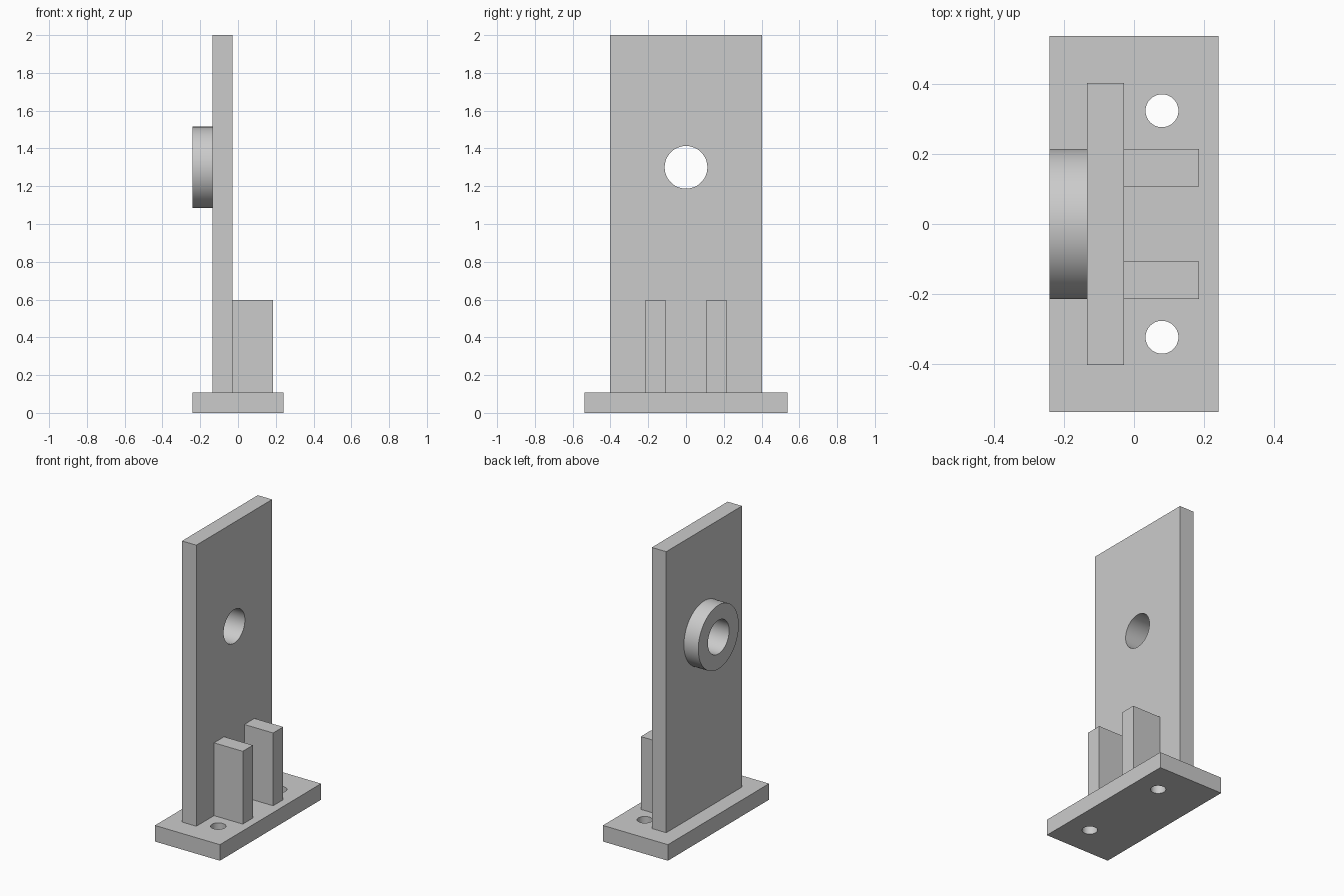
import bpy
from math import pi, radians

if "Cube" in bpy.data.objects:
    bpy.data.objects.remove(bpy.data.objects["Cube"], do_unlink=True)

grey = bpy.data.materials.new("plain_grey")
grey.use_nodes = True
colour = (0.6, 0.6, 0.6, 1)
grey.diffuse_color = colour
for node in grey.node_tree.nodes:
    if node.type == "BSDF_PRINCIPLED":
        node.inputs["Base Color"].default_value = colour


def box(name, low, high):
    """Box between two opposite corners."""
    middle = [(a + b) / 2 for a, b in zip(low, high)]
    bpy.ops.mesh.primitive_cube_add(size=1, location=middle)
    part = bpy.context.object
    part.name = name
    part.scale = [b - a for a, b in zip(low, high)]
    bpy.ops.object.transform_apply(location=False, rotation=False, scale=True)
    part.data.materials.append(grey)
    return part


def cylinder(name, centre, radius, depth, along_x=False):
    """Round part standing on z or lying along x."""
    bpy.ops.mesh.primitive_cylinder_add(
        vertices=96, radius=radius, depth=depth, location=centre,
        rotation=(0, pi / 2 if along_x else 0, 0))
    part = bpy.context.object
    part.name = name
    part.data.materials.append(grey)
    return part


def drill(part, *hole):
    """Cut a round hole through a part and keep its rim sharp."""
    cutter = cylinder("hole_cutter", *hole)
    cutter.hide_render = True
    cut = part.modifiers.new("hole", "BOOLEAN")
    cut.operation = "DIFFERENCE"
    cut.solver = "EXACT"
    cut.object = cutter
    bpy.ops.object.select_all(action="DESELECT")
    part.select_set(True)
    bpy.context.view_layer.objects.active = part
    bpy.ops.object.modifier_apply(modifier=cut.name)
    bpy.data.objects.remove(cutter, do_unlink=True)
    bpy.ops.object.shade_smooth_by_angle(angle=radians(30))


# Main dimensions
BASE_X, BASE_Y, BASE_TOP = 0.242, 0.538, 0.108
PLATE_BACK, PLATE_FRONT, PLATE_Y = -0.135, -0.028, 0.403
BORE_Z, BORE_RADIUS = 1.3, 0.113

# Base with two mounting holes
base = box("base_plate", (-BASE_X, -BASE_Y, 0), (BASE_X, BASE_Y, BASE_TOP))
for side in (-1, 1):
    drill(base, (0.08, side * 0.324, BASE_TOP / 2), 0.047, 0.5)

# Upright plate with the bore
upright = box("upright_plate", (PLATE_BACK, -PLATE_Y, BASE_TOP),
              (PLATE_FRONT, PLATE_Y, 2))
drill(upright, (PLATE_BACK, 0, BORE_Z), BORE_RADIUS, 1, True)

# Ring boss around the bore
boss = cylinder("bore_boss", ((PLATE_BACK - BASE_X) / 2, 0, BORE_Z), 0.215,
                BASE_X + PLATE_BACK, True)
drill(boss, (PLATE_BACK, 0, BORE_Z), BORE_RADIUS, 1, True)

# Pair of support ribs
for name, inner, outer in (("left_rib", 0.108, 0.215), ("right_rib", -0.215, -0.108)):
    box(name, (PLATE_FRONT, inner, BASE_TOP), (0.186, outer, 0.598))
